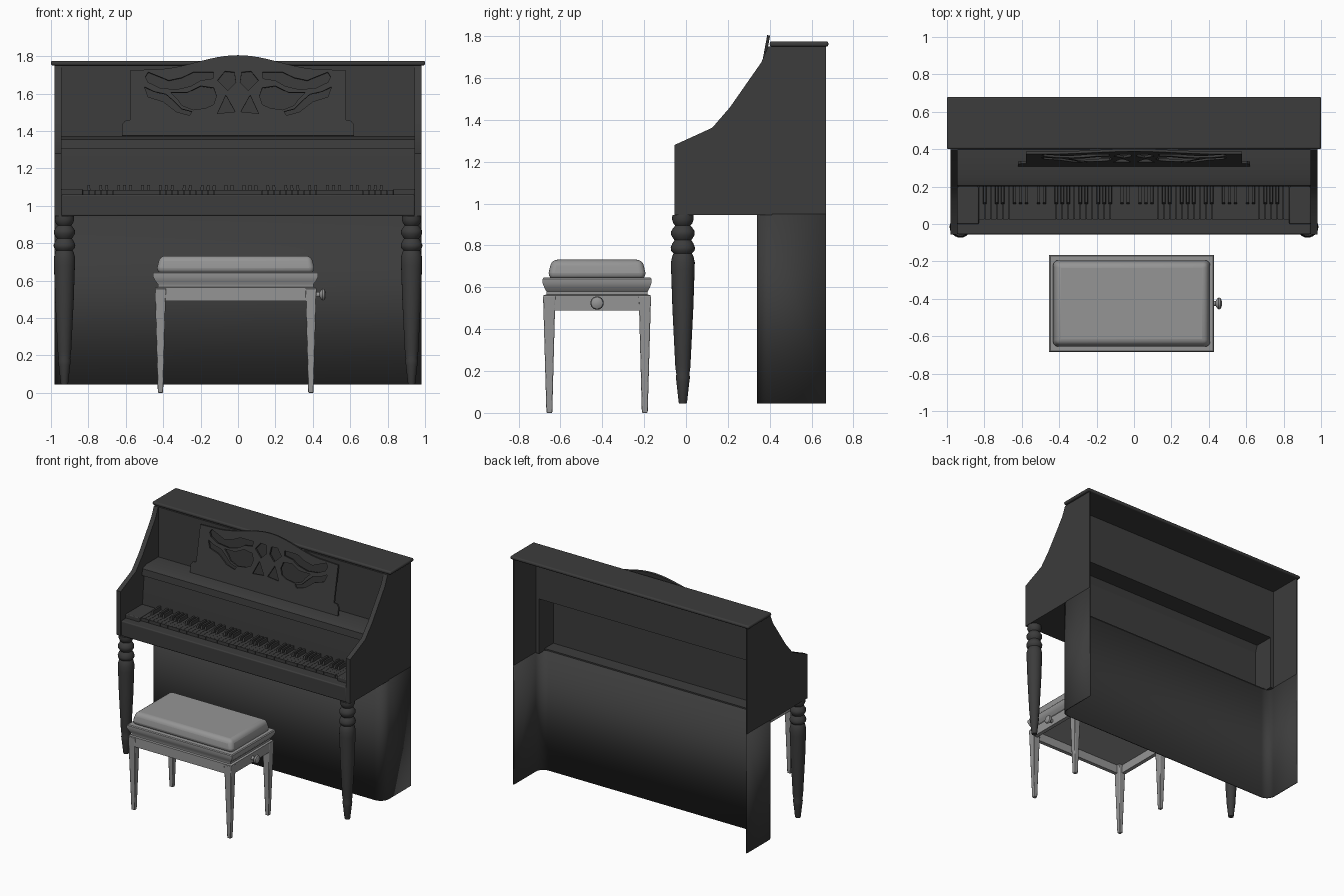
import bpy, bmesh, math
from mathutils import Vector, Matrix

if "Cube" in bpy.data.objects:
    bpy.data.objects.remove(bpy.data.objects["Cube"])

black = bpy.data.materials.new("black_lacquer")
black.diffuse_color = (0.045, 0.045, 0.045, 1)
black.use_nodes = True
black.node_tree.nodes["Principled BSDF"].inputs["Base Color"].default_value = black.diffuse_color
grey = bpy.data.materials.new("bench_grey")
grey.diffuse_color = (0.3, 0.3, 0.3, 1)
grey.use_nodes = True
grey.node_tree.nodes["Principled BSDF"].inputs["Base Color"].default_value = grey.diffuse_color


def add(name, bm, mat=black, bevel=0, segs=3):
    bmesh.ops.recalc_face_normals(bm, faces=bm.faces)
    me = bpy.data.meshes.new(name)
    bm.to_mesh(me)
    bm.free()
    ob = bpy.data.objects.new(name, me)
    bpy.context.collection.objects.link(ob)
    me.materials.append(mat)
    if bevel:
        m = ob.modifiers.new("bevel", 'BEVEL')
        m.width, m.segments = bevel, segs
    return ob


def loft(name, rings, mat=black, **kw):
    """Stack of rectangles (z, x0, x1, y0, y1) joined into a solid."""
    bm = bmesh.new()
    loops = [[bm.verts.new(p) for p in ((a, c, z), (b, c, z), (b, d, z), (a, d, z))]
             for z, a, b, c, d in rings]
    for lo, hi in zip(loops, loops[1:]):
        for i in range(4):
            j = (i + 1) % 4
            bm.faces.new((lo[i], lo[j], hi[j], hi[i]))
    bm.faces.new(loops[0])
    bm.faces.new(loops[-1])
    return add(name, bm, mat, **kw)


def box(name, x0, x1, y0, y1, z0, z1, mat=black, **kw):
    return loft(name, [(z0, x0, x1, y0, y1), (z1, x0, x1, y0, y1)], mat, **kw)


def prism(name, pts, x0, x1, **kw):
    """Profile in (y, z) extruded along x."""
    bm = bmesh.new()
    f = bm.faces.new([bm.verts.new((x0, y, z)) for y, z in pts])
    r = bmesh.ops.extrude_face_region(bm, geom=[f])
    bmesh.ops.translate(bm, vec=(x1 - x0, 0, 0),
                        verts=[v for v in r['geom'] if isinstance(v, bmesh.types.BMVert)])
    return add(name, bm, **kw)


def lathe(name, prof, mat, matrix, steps=24):
    """Profile (radius, height) spun about z, then placed by matrix."""
    bm = bmesh.new()
    vs = [bm.verts.new((r, 0, h)) for r, h in prof]
    es = [bm.edges.new(p) for p in zip(vs, vs[1:])]
    bmesh.ops.spin(bm, geom=vs + es, axis=(0, 0, 1), cent=(0, 0, 0),
                   angle=2 * math.pi, steps=steps)
    bmesh.ops.remove_doubles(bm, verts=bm.verts, dist=1e-5)
    bmesh.ops.transform(bm, matrix=matrix, verts=bm.verts)
    return add(name, bm, mat)


# Lower case: thin U-shaped shell with rounded front corners, open at the back
half = [(0.98, 0.67)]
for i in range(9):
    a = i / 8 * math.pi / 2
    half.append((0.91 + 0.07 * math.cos(a), 0.41 - 0.07 * math.sin(a)))
path = half + [(-x, y) for x, y in reversed(half)]
bm = bmesh.new()
lo, hi = ([bm.verts.new((x, y, z)) for x, y in path] for z in (0.045, 0.95))
for i in range(len(path) - 1):
    bm.faces.new((lo[i], lo[i + 1], hi[i + 1], hi[i]))
shell = add("lower_case", bm)
m = shell.modifiers.new("thickness", 'SOLIDIFY')
m.thickness, m.offset = 0.008, -1
# Make sure the wall thickens towards the inside
bpy.context.view_layer.update()
if shell.evaluated_get(bpy.context.evaluated_depsgraph_get()).dimensions.x > 1.965:
    m.offset = 1

# Upper side walls, cheek arms and turned front legs
arm = [(-0.055, 0.945), (-0.055, 1.28), (0.125, 1.362), (0.21, 1.46),
       (0.36, 1.675), (0.392, 1.75), (0.41, 1.75), (0.41, 0.945)]
leg = [(0, .945), (.05, .945), (.052, .925), (.045, .905), (.036, .895), (.045, .885),
       (.056, .868), (.056, .85), (.045, .832), (.04, .825), (.05, .81), (.058, .79),
       (.056, .775), (.044, .762), (.05, .75), (.057, .72), (.056, .68), (.05, .5),
       (.036, .22), (.031, .185), (.034, .17), (.031, .15), (.02, .05), (.018, .045), (0, .045)]
for side, s in (("left", -1), ("right", 1)):
    prism(side + "_arm", arm, s * 0.945, s * 0.98)
    x = sorted((s * 0.972, s * 0.98))
    box(side + "_upper_wall", *x, 0.41, 0.67, 0.95, 1.75)
    lathe(side + "_piano_leg", leg, black, Matrix.Translation((s * 0.928, -0.015, 0)))
    x = sorted((s * 0.83, s * 0.945))
    box(side + "_key_block", *x, 0.0, 0.2, 1.04, 1.09, bevel=0.006)

# Lid, upper front panel, ledge and fallboard
box("lid", -1, 1, 0.40, 0.68, 1.75, 1.775, bevel=0.01)
box("upper_panel", -0.975, 0.975, 0.395, 0.41, 1.36, 1.75)
prism("ledge", [(0.20, 1.305), (0.205, 1.355), (0.25, 1.372), (0.40, 1.372),
                (0.40, 1.36), (0.26, 1.36), (0.24, 1.305)], -0.945, 0.945)
prism("fallboard", [(0.205, 1.08), (0.225, 1.305), (0.24, 1.305), (0.24, 0.96),
                    (0.205, 0.96)], -0.945, 0.945)

# Key bed, key slip and keys
box("key_bed", -0.945, 0.945, -0.05, 0.345, 0.945, 0.96)
box("key_slip", -0.945, 0.945, -0.055, 0.03, 0.945, 1.06, bevel=0.008)
pitch = 1.66 / 52
for i in range(52):
    x = -0.83 + i * pitch
    box("white_key", x + 0.0008, x + pitch - 0.0008, 0.025, 0.207, 1.04, 1.083)
    if i < 51 and i % 7 in (0, 2, 3, 5, 6):
        x += pitch
        loft("black_key", [(1.08, x - .009, x + .009, .105, .207),
                           (1.11, x - .007, x + .007, .115, .207)])

# Music desk: arched board with pierced scrollwork, leaning back
tilt = math.atan2(0.08, 0.43)
right = [(0.62, 0), (0.62, 0.06), (0.605, 0.08), (0.578, 0.085), (0.578, 0.355), (0.45, 0.36)]
for i in range(1, 13):
    x = 0.45 * (1 - i / 12)
    right.append((x, 0.36 + 0.077 * (0.5 + 0.5 * math.cos(math.pi * x / 0.45))))
outline = right + [(-x, v) for x, v in reversed(right[:-1])]
holes = [
    # upper scroll
    [(.495, .32), (.48, .345), (.43, .325), (.37, .30), (.30, .315), (.24, .345), (.13, .345),
     (.135, .31), (.20, .30), (.25, .27), (.33, .25), (.42, .26), (.48, .29)],
    # large leaf
    [(.36, .235), (.27, .235), (.20, .27), (.13, .26), (.115, .215), (.13, .17), (.17, .15),
     (.24, .14), (.30, .165), (.325, .20)],
    # lower scroll
    [(.50, .265), (.45, .24), (.385, .225), (.345, .19), (.30, .145), (.245, .13),
     (.26, .11), (.33, .13), (.40, .185), (.48, .21)],
    # lattice openings
    [(.11, .12), (.065, .22), (.015, .13)],
    [(.11, .30), (.07, .35), (.02, .345), (.012, .29), (.055, .245)],
]
cu = bpy.data.curves.new("music_desk", 'CURVE')
cu.dimensions, cu.fill_mode, cu.extrude = '2D', 'BOTH', 0.007
for pts in [outline] + holes + [[(-x, v) for x, v in h] for h in holes]:
    sp = cu.splines.new('POLY')
    sp.points.add(len(pts) - 1)
    for p, (x, v) in zip(sp.points, pts):
        p.co = (x, v, 0, 1)
    sp.use_cyclic_u = True
tmp = bpy.data.objects.new("desk_curve", cu)
bm = bmesh.new()
bm.from_mesh(tmp.to_mesh())
bmesh.ops.remove_doubles(bm, verts=bm.verts, dist=1e-5)
bmesh.ops.transform(bm, verts=bm.verts, matrix=Matrix.Translation((0, 0.315, 1.374))
                    @ Matrix.Rotation(math.pi / 2 - tilt, 4, 'X'))
add("music_desk", bm)
tmp.to_mesh_clear()
bpy.data.objects.remove(tmp)

# Bench: stepped frame, cushion, aprons, tapered legs and height knob
cx, cy = -0.0125, -0.425


def ring(z, hx, hy):
    return (z, cx - hx, cx + hx, cy - hy, cy + hy)


loft("bench_frame", [ring(.555, .43, .255), ring(.562, .43, .255), ring(.566, .415, .242),
                     ring(.58, .415, .242), ring(.598, .43, .252), ring(.62, .441, .26),
                     ring(.64, .441, .26), ring(.646, .435, .255)], grey)
loft("bench_cushion", [ring(.64, .422, .233), ring(.67, .42, .231), ring(.732, .405, .217)],
     grey, bevel=0.028, segs=4)
for s in (-1, 1):
    y = sorted((cy + s * .254, cy + s * .225))
    box("long_apron", cx - .40, cx + .40, *y, .49, .558, grey)
    x = sorted((cx + s * .43, cx + s * .40))
    box("short_apron", *x, cy - .23, cy + .23, .49, .558, grey)
    for t in (-1, 1):
        rings = []
        for z, out, size in ((0, .016, .028), (.49, .002, .055), (.558, 0, .06)):
            xs = sorted((cx + s * (.432 - out), cx + s * (.432 - out - size)))
            ys = sorted((cy + t * (.258 - out), cy + t * (.258 - out - size)))
            rings.append((z, *xs, *ys))
        loft("bench_leg", rings, grey, bevel=0.004, segs=2)
lathe("bench_knob", [(0, 0), (.014, 0), (.014, .022), (.026, .03), (.032, .038),
                     (.028, .048), (.015, .054), (0, .055)], grey,
      Matrix.Translation((.415, cy, .525)) @ Matrix.Rotation(math.pi / 2, 4, 'Y'))

# Smooth shading with sharp edges kept
bpy.ops.object.select_all(action='SELECT')
bpy.context.view_layer.objects.active = bpy.data.objects["lid"]
bpy.ops.object.shade_smooth_by_angle(angle=math.radians(35))
